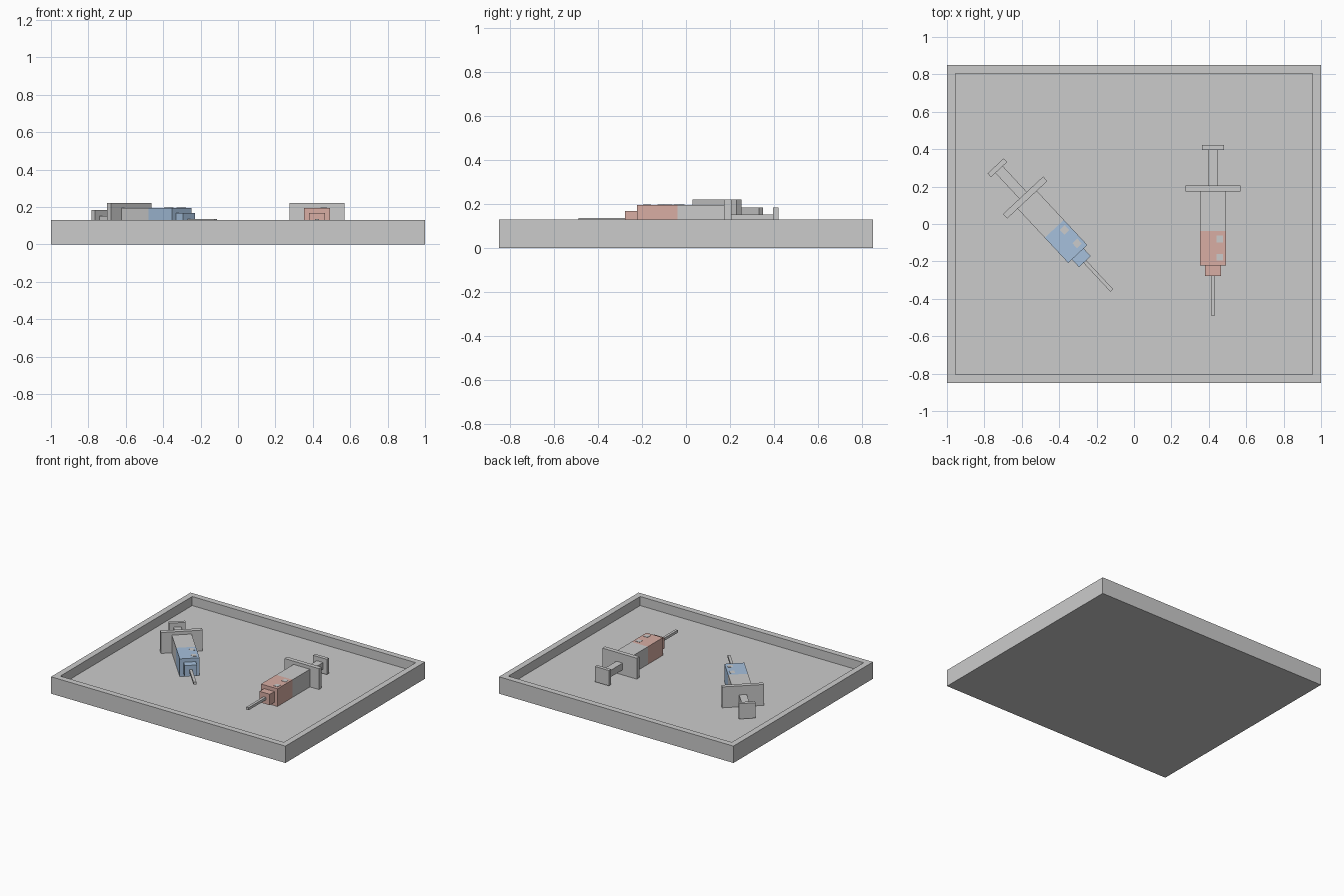
import bpy
import bmesh
from math import radians
from mathutils import Matrix, Vector

cube = bpy.data.objects.get("Cube")
if cube:
    bpy.data.objects.remove(cube, do_unlink=True)


def make_material(name, rgb):
    mat = bpy.data.materials.new(name)
    mat.use_nodes = True
    color = (*rgb, 1.0)
    mat.diffuse_color = color
    mat.node_tree.nodes["Principled BSDF"].inputs["Base Color"].default_value = color
    return mat


GREY = make_material("light grey", (0.6, 0.6, 0.6))
RED = make_material("pale red", (0.69, 0.42, 0.37))
BLUE = make_material("pale blue", (0.38, 0.53, 0.72))


def make_box(name, low, high, mat, placement=Matrix(), edit=None):
    """Box between two corners, optionally edited, then placed."""
    low, high = Vector(low), Vector(high)
    bm = bmesh.new()
    bmesh.ops.create_cube(bm, size=1)
    bmesh.ops.scale(bm, vec=high - low, verts=bm.verts)
    bmesh.ops.translate(bm, vec=(low + high) / 2, verts=bm.verts)
    if edit:
        edit(bm)
    bm.transform(placement)
    mesh = bpy.data.meshes.new(name)
    bm.to_mesh(mesh)
    bm.free()
    mesh.materials.append(mat)
    obj = bpy.data.objects.new(name, mesh)
    bpy.context.collection.objects.link(obj)
    return obj


# Tray: inset the top face and sink it to form the rim
def hollow_top(bm):
    top = max(bm.faces, key=lambda f: f.calc_center_median().z)
    bmesh.ops.inset_region(bm, faces=[top], thickness=0.066)
    # a duplicate ring extruded down gives vertical inner walls
    result = bmesh.ops.extrude_discrete_faces(bm, faces=[top])
    bmesh.ops.translate(bm, vec=(0, 0, -0.07), verts=result["faces"][0].verts)


make_box("tray", (-1, -0.85, 0), (1, 0.85, 0.13), GREY, edit=hollow_top)

# Syringe parts: name, y start, y end, half width, half height, holds liquid colour
AXIS_Z = 0.126
PARTS = [
    ("needle", -0.488, -0.278, 0.01, 0.01, False),
    ("nozzle", -0.278, -0.222, 0.043, 0.042, True),
    ("liquid", -0.222, -0.038, 0.07, 0.07, True),
    ("barrel", -0.038, 0.174, 0.07, 0.07, False),
    ("flange", 0.174, 0.207, 0.147, 0.095, False),
    ("plunger_rod", 0.207, 0.395, 0.027, 0.026, False),
    ("thumb_plate", 0.395, 0.422, 0.059, 0.059, False),
]


def make_syringe(prefix, liquid, x, y, turn):
    place = Matrix.Translation((x, y, AXIS_Z)) @ Matrix.Rotation(radians(turn), 4, "Z")
    for name, y0, y1, w, h, coloured in PARTS:
        make_box(f"{prefix}_{name}", (-w, y0, -h), (w, y1, h),
                 liquid if coloured else GREY, place)
    # Bubbles: thin square plates on the top of the liquid
    for i, yc in enumerate((-0.08, -0.178)):
        make_box(f"{prefix}_bubble_{i + 1}", (0.018, yc - 0.018, 0.069),
                 (0.054, yc + 0.018, 0.072), GREY, place)


make_syringe("red", RED, 0.422, 0, 0)
make_syringe("blue", BLUE, -0.452, 0.002, 43)
